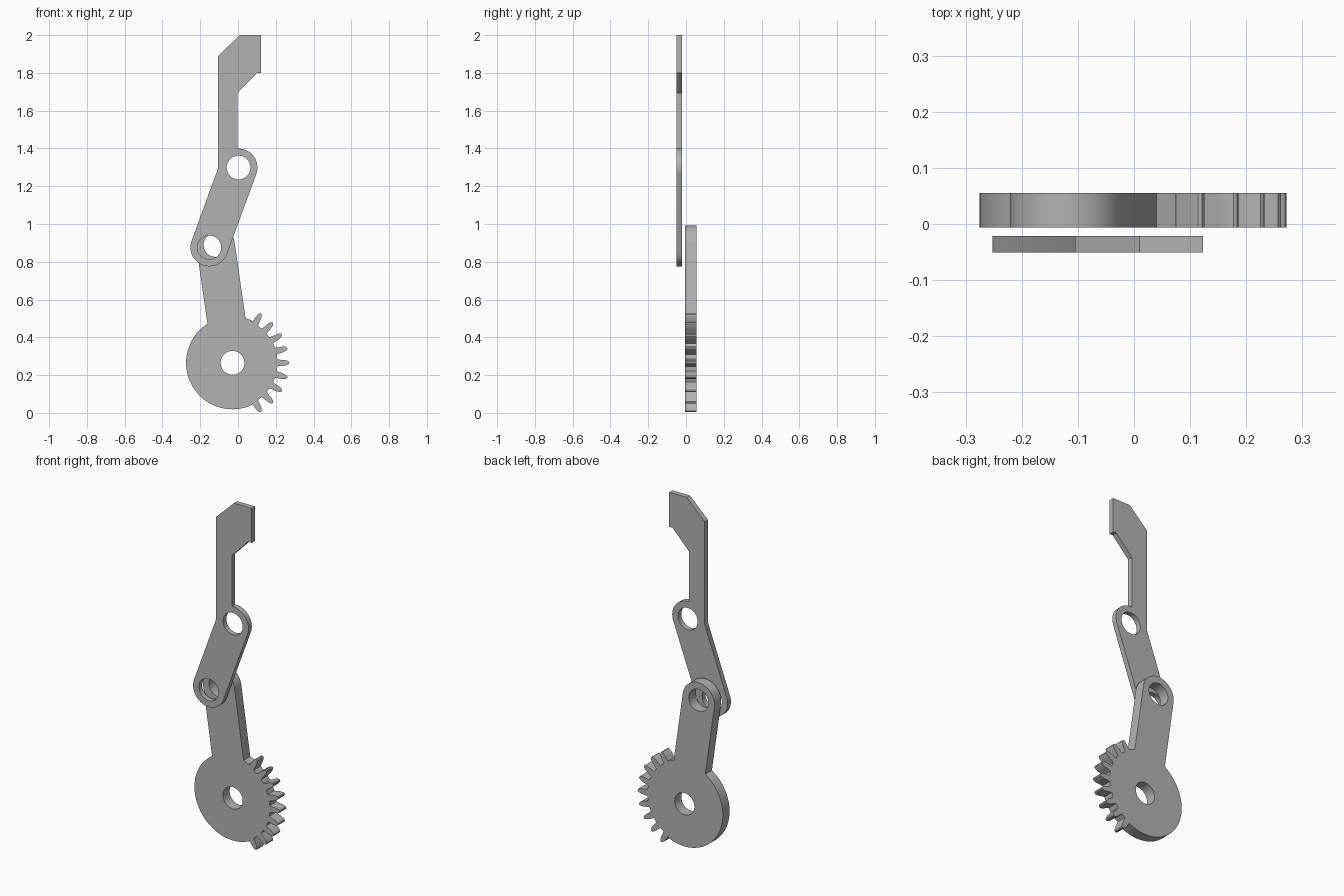
import bpy, bmesh
from math import sin, cos, radians, degrees, asin, atan2, hypot
from mathutils import Vector

cube = bpy.data.objects.get("Cube")
if cube:
    bpy.data.objects.remove(cube)

grey = bpy.data.materials.new("plain grey")
grey.use_nodes = True
COLOUR = (0.45, 0.45, 0.45, 1)
grey.diffuse_color = COLOUR
grey.node_tree.nodes["Principled BSDF"].inputs["Base Color"].default_value = COLOUR


def polar(c, r, deg):
    return (c[0] + r * cos(radians(deg)), c[1] + r * sin(radians(deg)))


def arc(c, r, start, end, step=5):
    n = max(2, round(abs(end - start) / step))
    return [polar(c, r, start + (end - start) * i / n) for i in range(n + 1)]


def plate(name, outline, holes, y_front, y_back):
    """Flat plate standing in the xz plane, filled between outline and holes."""
    curve = bpy.data.curves.new(name + "_profile", 'CURVE')
    curve.dimensions = '2D'
    curve.fill_mode = 'BOTH'
    curve.extrude = (y_back - y_front) / 2
    for loop in [outline] + holes:
        s = curve.splines.new('POLY')
        s.points.add(len(loop) - 1)
        for p, (x, z) in zip(s.points, loop):
            p.co = (x, z, 0, 1)
        s.use_cyclic_u = True
    helper = bpy.data.objects.new(name + "_profile", curve)
    bpy.context.collection.objects.link(helper)
    bpy.context.view_layer.update()
    mesh = bpy.data.meshes.new_from_object(
        helper.evaluated_get(bpy.context.evaluated_depsgraph_get()))
    bpy.data.objects.remove(helper)

    # Stand the plate upright and weld caps to sides
    bm = bmesh.new()
    bm.from_mesh(mesh)
    mid = (y_front + y_back) / 2
    for v in bm.verts:
        v.co = Vector((v.co.x, mid - v.co.z, v.co.y))
    bmesh.ops.remove_doubles(bm, verts=bm.verts, dist=1e-5)
    bmesh.ops.recalc_face_normals(bm, faces=bm.faces)
    bm.to_mesh(mesh)
    bm.free()
    mesh.name = name
    mesh.materials.clear()
    mesh.materials.append(grey)
    obj = bpy.data.objects.new(name, mesh)
    bpy.context.collection.objects.link(obj)
    bpy.ops.object.select_all(action='DESELECT')
    obj.select_set(True)
    bpy.context.view_layer.objects.active = obj
    bpy.ops.object.shade_smooth_by_angle(angle=radians(30))
    return obj


def hole(c):
    return arc(c, 0.063, 0, 360)[:-1]


def axis_angle(a, b):
    return degrees(atan2(b[1] - a[1], b[0] - a[0]))


# Gear with toothed right side and a crank arm
HUB, CRANK = (-0.029, 0.265), (-0.119, 0.889)
DISC, ARM = 0.246, 0.102
TOOTH = [(0.238, 4.6), (0.25, 3.8), (0.272, 3.2), (0.289, 2.3), (0.298, 1.3)]
axis = axis_angle(HUB, CRANK)
joint = degrees(asin(ARM / DISC))
outline = arc(HUB, DISC, axis + joint, 295)
for a in range(-60, 61, 15):
    outline += [polar(HUB, r, a - w) for r, w in TOOTH]
    outline.append(polar(HUB, 0.301, a))
    outline += [polar(HUB, r, a + w) for r, w in reversed(TOOTH)]
outline += arc(HUB, DISC, 65, axis - joint)
outline += arc(CRANK, ARM, axis - 90, axis + 90)
plate("gear_arm", outline, [hole(HUB), hole(CRANK)], -0.006, 0.055)

# Finger: slanted link, straight shank and hooked tip
LOW, HIGH = (-0.152, 0.876), (0.003, 1.299)
END = 0.1
axis = axis_angle(LOW, HIGH)
outline = arc(LOW, END, axis + 90, axis + 270)
outline += arc(HIGH, END, axis - 90, 93.5)
outline += [(-0.003, 1.693), (0.101, 1.8), (0.123, 1.8), (0.123, 2.0),
            (0.01, 2.0), (-0.105, 1.89), (-0.105, 1.297)]
plate("finger_link", outline, [hole(LOW), hole(HIGH)], -0.051, -0.021)
